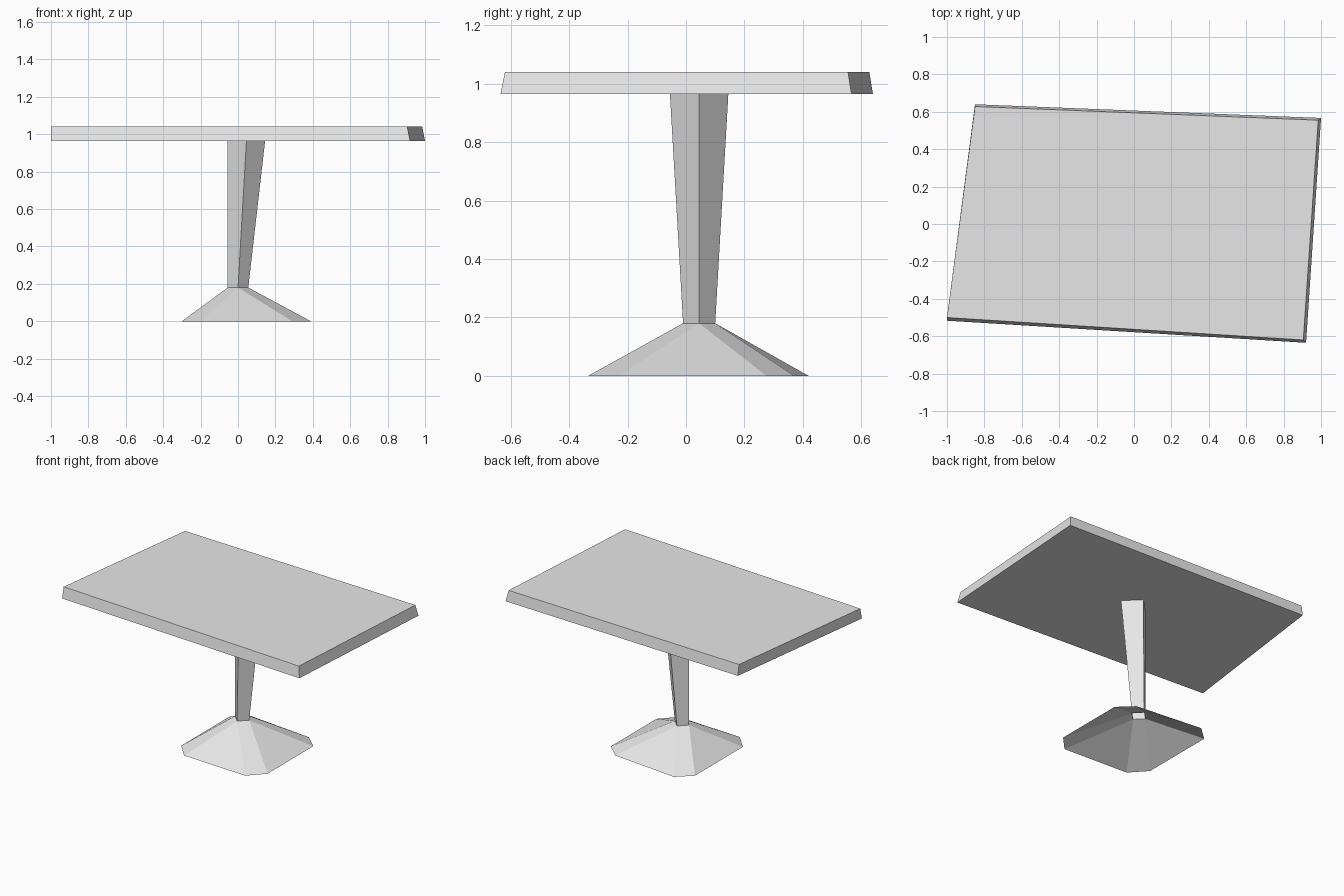
import bpy
import bmesh

cube = bpy.data.objects.get("Cube")
if cube:
    bpy.data.objects.remove(cube)

grey = bpy.data.materials.new("light_grey")
grey.use_nodes = True
colour = (0.8, 0.8, 0.8, 1)
grey.diffuse_color = colour
grey.node_tree.nodes["Principled BSDF"].inputs["Base Color"].default_value = colour


def ring(bm, points, z):
    return [bm.verts.new((x, y, z)) for x, y in points]


def diamond(cx, cy, r):
    """Square turned on its corner: front, right, back, left."""
    return [(cx, cy - r), (cx + r, cy), (cx, cy + r), (cx - r, cy)]


def loft(bm, low, high):
    n = len(low)
    for i in range(n):
        j = (i + 1) % n
        bm.faces.new((low[i], low[j], high[j], high[i]))


def finish(name, bm):
    mesh = bpy.data.meshes.new(name)
    bm.to_mesh(mesh)
    bm.free()
    mesh.materials.append(grey)
    obj = bpy.data.objects.new(name, mesh)
    bpy.context.collection.objects.link(obj)
    return obj


FOOT_TOP, TOP_LOW, TOP_HIGH = 0.18, 0.965, 1.04
neck = diamond(0, 0.045, 0.055)

# Skewed table top with sloping edges
bm = bmesh.new()
low = ring(bm, [(-1, -0.517), (0.92, -0.635), (1, 0.567), (-0.85, 0.64)], TOP_LOW)
high = ring(bm, [(-1, -0.5), (0.905, -0.62), (0.985, 0.555), (-0.85, 0.628)], TOP_HIGH)
loft(bm, low, high)
bm.faces.new(low[::-1])
bm.faces.new(high)
finish("table_top", bm)

# Stem widening upwards, open at both ends
bm = bmesh.new()
loft(bm, ring(bm, neck, FOOT_TOP), ring(bm, diamond(0.045, 0.045, 0.1), TOP_LOW))
finish("stem", bm)

# Hollow foot: each neck corner fans to a long side, each neck edge to a cut corner
bm = bmesh.new()
rim = ring(bm, [(-0.2, -0.31), (0.29, -0.335), (0.39, -0.23), (0.39, 0.275),
                (0.29, 0.37), (-0.2, 0.42), (-0.3, 0.33), (-0.3, -0.2)], 0)
collar = ring(bm, neck, FOOT_TOP)
for i in range(4):
    a, b, c = rim[2 * i], rim[2 * i + 1], rim[(2 * i + 2) % 8]
    bm.faces.new((a, b, collar[i]))
    bm.faces.new((b, c, collar[(i + 1) % 4], collar[i]))
finish("foot", bm)
